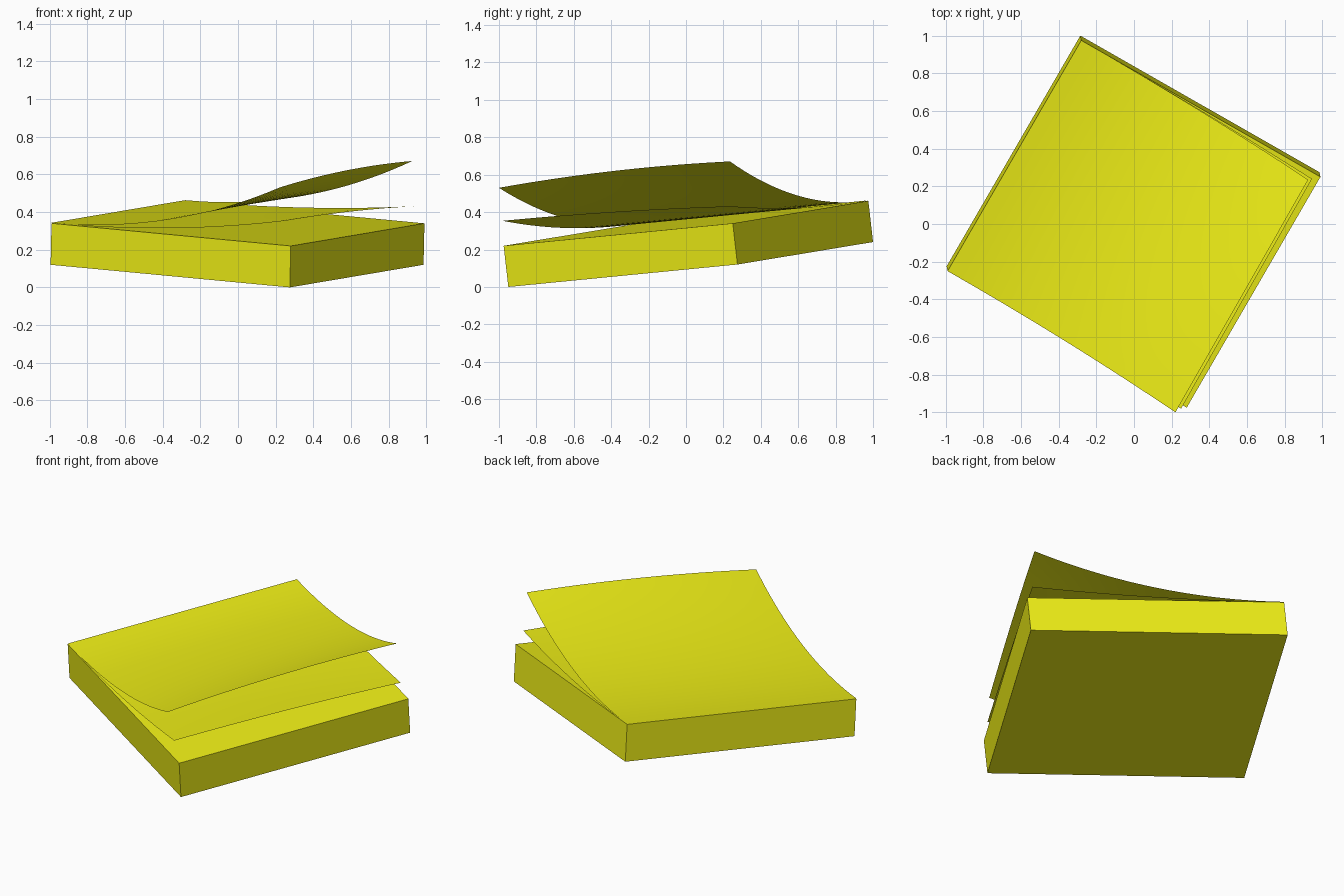
import bpy, bmesh
from mathutils import Vector

if "Cube" in bpy.data.objects:
    bpy.data.objects.remove(bpy.data.objects["Cube"])

yellow = bpy.data.materials.new("yellow_paper")
yellow.diffuse_color = (0.85, 0.85, 0.008, 1)
yellow.use_nodes = True
yellow.node_tree.nodes["Principled BSDF"].inputs["Base Color"].default_value = yellow.diffuse_color

# Top corners of the tilted pad: left, front, right, back
LEFT, FRONT = Vector((-0.99, -0.25, 0.34)), Vector((0.28, -0.975, 0.22))
RIGHT, BACK = Vector((0.99, 0.25, 0.34)), Vector((-0.28, 0.975, 0.46))
DOWN = Vector((-0.005, 0.025, -0.22))


def add_object(name, bm):
    bmesh.ops.recalc_face_normals(bm, faces=bm.faces)
    mesh = bpy.data.meshes.new(name)
    bm.to_mesh(mesh)
    bm.free()
    mesh.materials.append(yellow)
    obj = bpy.data.objects.new(name, mesh)
    bpy.context.collection.objects.link(obj)
    return obj


# Pad of notes: top face extruded downwards
bm = bmesh.new()
top = bm.faces.new([bm.verts.new(p) for p in (LEFT, FRONT, RIGHT, BACK)])
ext = bmesh.ops.extrude_face_region(bm, geom=[top], use_keep_orig=True)
for v in ext["geom"]:
    if isinstance(v, bmesh.types.BMVert):
        v.co += DOWN
add_object("note_pad", bm)


# Curling sheet: glued along the left-back edge, free edge lifts quadratically
def sheet(name, front_lift, right_lift, bulge, gap, n=20):
    bm = bmesh.new()
    bmesh.ops.create_grid(bm, x_segments=n, y_segments=n, size=0.5)
    for v in bm.verts:
        s, t = v.co.x + 0.5, v.co.y + 0.5
        base = LEFT.lerp(BACK, t).lerp(FRONT.lerp(RIGHT, t), s)
        lift = Vector(front_lift).lerp(Vector(right_lift), t)
        lift.z += bulge * 4 * t * (1 - t)
        v.co = base + lift * s ** 2 + Vector((0, 0, gap))
    bmesh.ops.recalc_face_normals(bm, faces=bm.faces)
    for f in bm.faces:
        f.smooth = True
    obj = add_object(name, bm)
    if obj.data.polygons[0].normal.z < 0:
        obj.data.flip_normals()


sheet("top_sheet", (-0.06, -0.025, 0.307), (-0.065, -0.015, 0.328), 0.02, 0.003)
sheet("second_sheet", (-0.03, -0.005, 0.132), (-0.045, -0.01, 0.09), 0.01, 0.0015)
